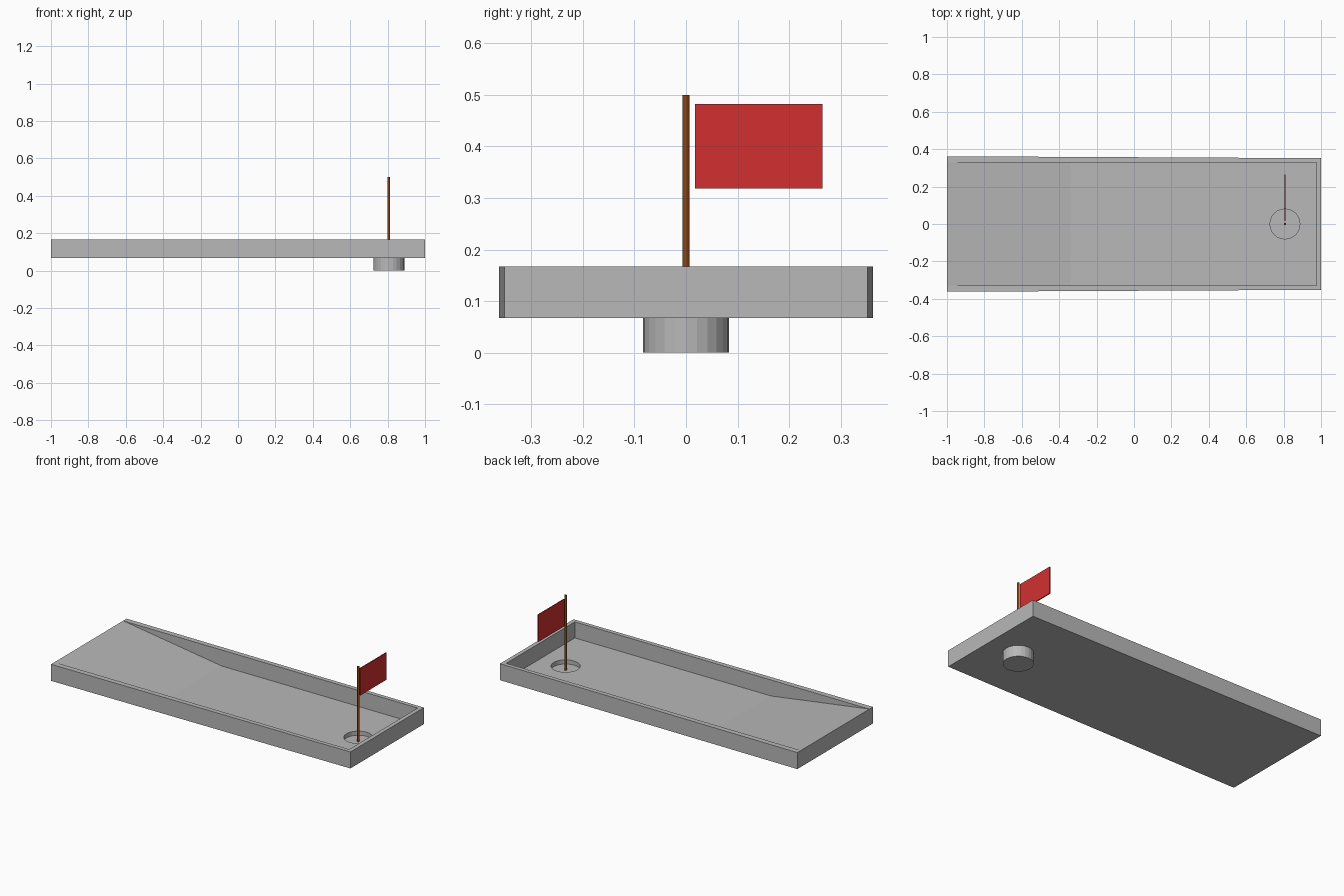
import bpy, bmesh, math

if "Cube" in bpy.data.objects:
    bpy.data.objects.remove(bpy.data.objects["Cube"])


def material(name, rgb):
    m = bpy.data.materials.new(name)
    m.diffuse_color = (*rgb, 1)
    m.use_nodes = True
    m.node_tree.nodes["Principled BSDF"].inputs["Base Color"].default_value = m.diffuse_color
    return m


GREY = material("light grey", (0.48, 0.48, 0.48))
BROWN = material("wood brown", (0.26, 0.06, 0.007))
RED = material("flag red", (0.65, 0.03, 0.03))


def make(name, bm, mat):
    bmesh.ops.recalc_face_normals(bm, faces=bm.faces)
    me = bpy.data.meshes.new(name)
    bm.to_mesh(me)
    bm.free()
    me.materials.append(mat)
    ob = bpy.data.objects.new(name, me)
    bpy.context.collection.objects.link(ob)
    return ob


def prism(name, outline, direction, mat):
    """Extrude a closed outline along a direction."""
    bm = bmesh.new()
    face = bm.faces.new([bm.verts.new(p) for p in outline])
    ext = bmesh.ops.extrude_face_region(bm, geom=[face])
    verts = [g for g in ext["geom"] if isinstance(g, bmesh.types.BMVert)]
    bmesh.ops.translate(bm, verts=verts, vec=direction)
    return make(name, bm, mat)


def lathe(name, profile, x, sides, mat):
    """Revolve a radius/height profile about a vertical axis at x."""
    bm = bmesh.new()
    vs = [bm.verts.new((r, 0, z)) for r, z in profile]
    edges = [bm.edges.new(p) for p in zip(vs, vs[1:])]
    bmesh.ops.spin(bm, geom=vs + edges, cent=(0, 0, 0), axis=(0, 0, 1),
                   angle=math.tau, steps=sides, use_duplicate=False)
    bmesh.ops.remove_doubles(bm, verts=bm.verts, dist=0.0001)
    bmesh.ops.translate(bm, verts=bm.verts, vec=(x, 0, 0))
    return make(name, bm, mat)


def cut(target, cutter):
    mod = target.modifiers.new("cut", 'BOOLEAN')
    mod.operation = 'DIFFERENCE'
    mod.solver = 'EXACT'
    mod.object = cutter
    cutter.hide_render = True
    cutter.hide_set(True)


BASE, TOP, FLOOR, HOLE_X = 0.067, 0.167, 0.07, 0.807

# Tray body, tapering slightly towards the flag end
tray = prism("tray", [(-1, -0.362, BASE), (1, -0.352, BASE),
                      (1, 0.352, BASE), (-1, 0.362, BASE)],
             (0, 0, TOP - BASE), GREY)

# Hollow with a ramp at the open end and a level floor
hollow = prism("hollow_cutter",
               [(-1.03, -0.328, 0.1716), (-0.34, -0.328, FLOOR),
                (0.975, -0.328, FLOOR), (0.975, -0.328, 0.25),
                (-1.03, -0.328, 0.25)], (0, 0.656, 0), GREY)
cut(tray, hollow)

# Round hole in the floor
hole = lathe("hole_cutter", [(0, 0.03), (0.08, 0.03), (0.08, 0.12), (0, 0.12)],
             HOLE_X, 24, GREY)
cut(tray, hole)

# Cup below the hole
lathe("cup", [(0, 0), (0.083, 0), (0.083, 0.068), (0.08, 0.068),
              (0.08, 0.045), (0, 0.045)], HOLE_X, 24, GREY)

# Flag pole
pole = lathe("flag_pole", [(0, 0.04), (0.0065, 0.04), (0.0065, 0.5), (0, 0.5)],
             HOLE_X, 12, BROWN)

# Flag panel
prism("flag", [(HOLE_X - 0.003, 0.017, 0.318), (HOLE_X - 0.003, 0.265, 0.318),
               (HOLE_X - 0.003, 0.265, 0.482), (HOLE_X - 0.003, 0.017, 0.482)],
      (0.006, 0, 0), RED)
